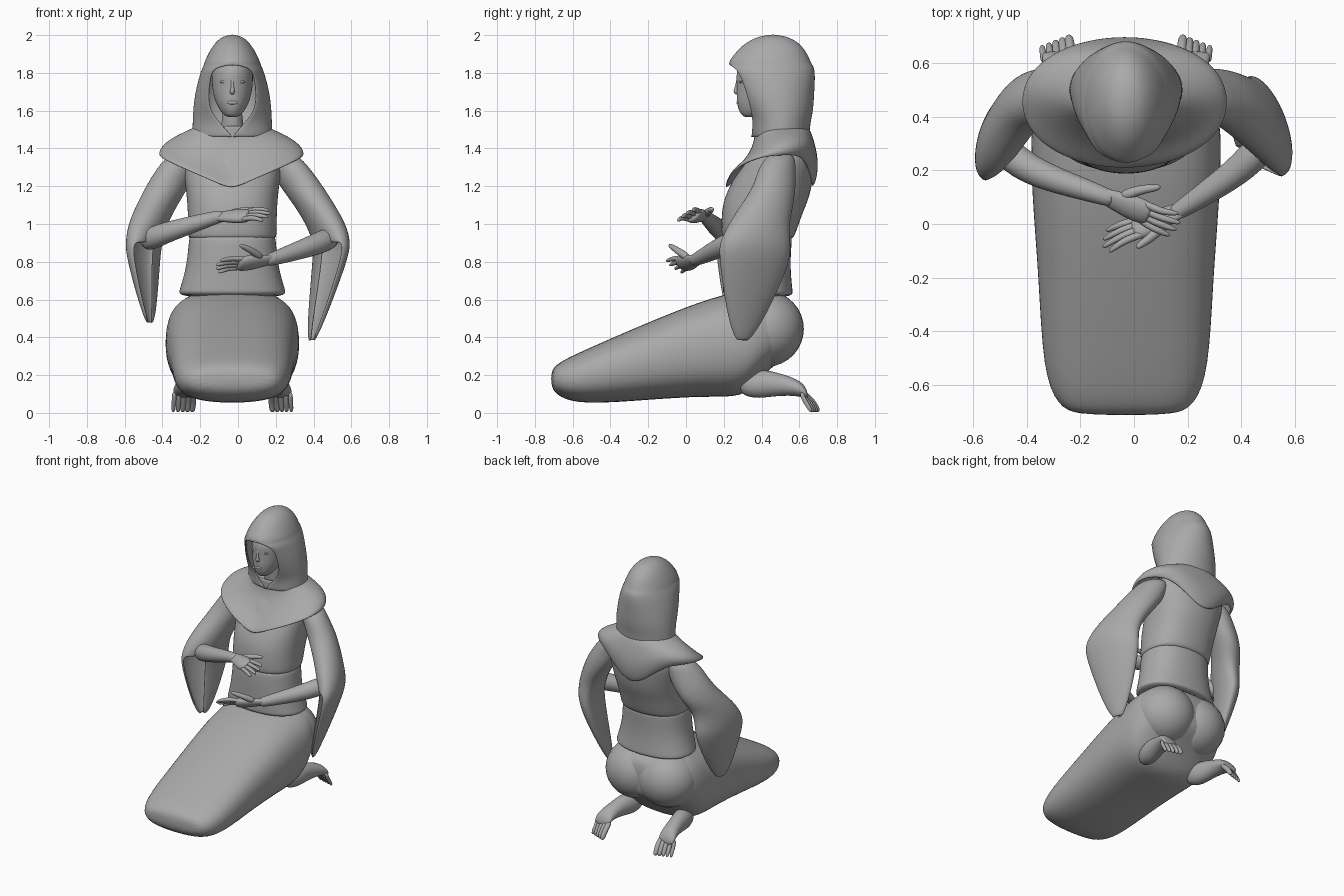
import bpy, bmesh, math
from mathutils import Vector

if "Cube" in bpy.data.objects:
    bpy.data.objects.remove(bpy.data.objects["Cube"])

MID = -.03
stone = bpy.data.materials.new("plain grey")
stone.use_nodes = True
GREY = (.4, .4, .4, 1)
stone.diffuse_color = GREY
stone.node_tree.nodes["Principled BSDF"].inputs["Base Color"].default_value = GREY


def ring(centre, across, up, count=16, power=2):
    """Superellipse section spanned by two half-axis vectors."""
    points = []
    for i in range(count):
        angle = math.tau * i / count
        c, s = math.cos(angle), math.sin(angle)
        a = math.copysign(abs(c) ** (2 / power), c)
        b = math.copysign(abs(s) ** (2 / power), s)
        points.append(Vector(centre) + (Vector(across) * a + Vector(up) * b) * 1.02)
    return points


def skin(name, rings, closed=True, caps=True, skip=None, thick=0, smooth=2):
    """Bridge the rings into one smooth surface."""
    bm = bmesh.new()
    rows = [[bm.verts.new(p) for p in r] for r in rings]
    count = len(rows[0])
    for i in range(len(rows) - 1):
        for j in range(count if closed else count - 1):
            if skip and skip(i, j):
                continue
            k = (j + 1) % count
            bm.faces.new((rows[i][j], rows[i][k], rows[i + 1][k], rows[i + 1][j]))
    if caps:
        bm.faces.new(rows[0])
        bm.faces.new(rows[-1])
    bmesh.ops.remove_doubles(bm, verts=bm.verts, dist=.0005)
    bmesh.ops.recalc_face_normals(bm, faces=bm.faces)
    mesh = bpy.data.meshes.new(name)
    bm.to_mesh(mesh)
    bm.free()
    mesh.materials.append(stone)
    mesh.shade_smooth()
    obj = bpy.data.objects.new(name, mesh)
    bpy.context.collection.objects.link(obj)
    if thick:
        shell = obj.modifiers.new("thickness", "SOLIDIFY")
        shell.thickness = thick
    if smooth:
        sub = obj.modifiers.new("smooth", "SUBSURF")
        sub.levels = sub.render_levels = smooth
    return obj


def upright(name, rows, power=2, **options):
    """Stack of level sections: height, depth centre, half width, half depth."""
    return skin(name, [ring((MID, y, z), (w, 0, 0), (0, d, 0), power=power)
                       for z, y, w, d in rows], **options)


def tube(name, points, radii, flat=None, count=8):
    """Round limb along a path; flat squashes it along a vector's direction."""
    pts = [Vector(p) for p in points]
    rings = []
    for i, p in enumerate(pts):
        way = (pts[min(i + 1, len(pts) - 1)] - pts[max(i - 1, 0)]).normalized()
        side = way.cross(flat or Vector((.1, .2, 1))).normalized()
        up = side.cross(way) * (.6 if flat else 1)
        rings.append(ring(p, side * radii[i], up * radii[i], count))
    return skin(name, rings)


def ball(name, centre, size):
    x, y, z = centre
    w, d, h = size
    rings = []
    for i in range(9):
        a = math.pi * (i + .1) / 8.2
        s = math.sin(a)
        rings.append(ring((x, y, z - h * math.cos(a)), (w * s, 0, 0), (0, d * s, 0)))
    return skin(name, rings, smooth=1)


# Skirt over the folded legs, as sections from the knees back to the hips
skirt = [(-.715, .18, .18, .04), (-.68, .175, .255, .09), (-.55, .185, .31, .142),
         (-.2, .275, .325, .205), (.1, .345, .35, .255), (.3, .365, .355, .285),
         (.38, .41, .35, .245), (.46, .45, .325, .2), (.55, .46, .26, .15),
         (.59, .46, .17, .09)]
skin("skirt", [ring((MID, y, z), (w, 0, 0), (0, 0, h), power=2.6) for y, z, w, h in skirt])
for side, word in ((-1, "right"), (1, "left")):
    ball(word + "_hip", (MID + side * .125, .425, .445), (.215, .205, .205))

# Waist band and bodice
upright("waist", [(.61, .39, .27, .17), (.64, .38, .282, .185), (.65, .38, .28, .184),
                  (.78, .37, .24, .18), (.93, .375, .23, .187), (.95, .38, .22, .18)], 2.3)
upright("bodice", [(.92, .38, .225, .175), (.925, .38, .235, .193), (1.05, .4, .235, .213),
                   (1.13, .425, .24, .225), (1.22, .455, .25, .215), (1.35, .5, .27, .185),
                   (1.44, .51, .2, .14), (1.5, .5, .1, .09)], 2.3)

# Shoulder cape: a straight-sided point in front, a narrow one behind
rows = []
for f, w, d, y in ((0, .18, .14, .5), (.12, .215, .148, .515), (.3, .28, .16, .52),
                   (.55, .345, .187, .51), (.8, .376, .213, .48), (1, .378, .235, .44)):
    level = ring((MID - .005, y, 0), (w, 0, 0), (0, d, 0), 32)
    for i, p in enumerate(level):
        angle = math.tau * i / 32
        s = math.sin(angle)
        dip = s ** 8 if s > 0 else 1 - abs(math.cos(angle))
        p.z = 1.52 + f * (1.36 - .17 * dip - 1.52)
    rows.append(level)
skin("shoulder_cape", rows, caps=False, thick=.02)

# Hood: each level leaves a gap at the front as wide as the face opening
rows = []
for z, y, d, w, gap in ((1.46, .5, .155, .215, 0), (1.53, .5, .158, .213, .06),
                        (1.6, .49, .185, .21, .125), (1.7, .47, .21, .197, .13),
                        (1.78, .455, .23, .176, .12), (1.83, .44, .24, .16, .1),
                        (1.85, .44, .225, .152, 0), (1.9, .45, .195, .13, 0),
                        (1.95, .455, .155, .1, 0), (1.99, .46, .09, .06, 0),
                        (2.005, .46, .0001, .0001, 0)):
    start = math.asin(gap / w)
    level = []
    for i in range(25):
        a = start + (math.tau - 2 * start) * i / 24
        level.append(Vector((MID + w * math.sin(a), y - d * math.cos(a), z)))
    rows.append(level)
skin("hood", rows, closed=False, caps=False, thick=.015)

# Head, neck and face
upright("head", [(1.565, .335, .025, .025), (1.58, .35, .05, .06), (1.62, .38, .078, .108),
                 (1.67, .4, .098, .133), (1.74, .42, .11, .15), (1.82, .42, .11, .158),
                 (1.88, .43, .08, .11)])
tube("neck", [(MID, .47, 1.4), (MID, .45, 1.5), (MID, .42, 1.65)], [.08, .06, .06])
tube("nose", [(MID, .285, 1.79), (MID, .272, 1.75), (MID, .258, 1.703), (MID, .28, 1.685)],
     [.008, .013, .019, .01])
ball("mouth", (MID, .279, 1.643), (.03, .012, .012))
for side, word in ((-1, "right"), (1, "left")):
    ball(word + "_eye", (MID + side * .043, .292, 1.752), (.024, .012, .008))


# Bell sleeves, open on the inner front edge below the elbow
def sleeve(name, side, length, lean):
    rings = []
    for z, x, y, w, d in ((1.38, .23, .5, .04, .04), (1.35, .25, .5, .08, .08),
                          (1.29, .28, .48, .1, .1), (1.2, .335, .47, .11, .112),
                          (1.1, .405, .43, .1, .14), (1, .465, .385, .095, .16),
                          (.9, .5, .365, .083, .19), (.8, .485, .365, .072, .187),
                          (.6, .44, .335, .05, .13), (.45, .405, .31, .03, .075),
                          (.38, .39, .3, .015, .03)):
        if z > .9:
            x += lean * min(1, (z - .9) / .4)
        else:
            z = .9 - (.9 - z) * length
            x += lean * (1 - length) * (.9 - z) * 20
        if z <= 1:
            y -= lean * .6
            d -= lean * .3 * d / .19
        rings.append(ring((side * x, y, z), (side * w, 0, 0), (-side * d * .3, d, 0)))
    skin(name, rings, caps=False, thick=.012, skip=lambda i, j: i > 5 and j in (9, 10, 11))


sleeve("right_sleeve", -1, .82, .05)
sleeve("left_sleeve", 1, 1, 0)


# Forearms and hands
def hand(word, elbow, cuff, wrist, tip, across, thumb):
    wrist, tip, across = Vector(wrist), Vector(tip), Vector(across)
    reach = tip - wrist
    normal = reach.cross(across).normalized()
    if normal.z < 0:
        normal = -normal
    tube(word + "_forearm", [elbow, cuff, wrist.lerp(Vector(cuff), .4), wrist,
                             wrist + reach * .1], [.065, .058, .045, .034, .028], count=12)
    tube(word + "_palm", [wrist - reach * .1, wrist + reach * .1, wrist + reach * .35,
                          wrist + reach * .55, wrist + reach * .6],
         [.032, .04, .054, .05, .036], normal, 12)
    for i in range(4):
        off = across * (i - 1.5)
        end = 1.02 - .06 * abs(i - 1.7)
        arch = normal * .015
        tube(f"{word}_finger_{i}", [wrist + reach * .45 + off, wrist + reach * .7 + off * 1.1 + arch,
                                    wrist + reach * end * .9 + off * 1.3 + arch * .5,
                                    wrist + reach * end + off * 1.4], [.016, .015, .012, .007])
    thumb = Vector(thumb)
    root = wrist + reach * .15 + across * .8
    tube(word + "_thumb", [root, root.lerp(thumb, .5) + across * .5, root.lerp(thumb, .85), thumb],
         [.026, .019, .015, .009])


hand("right", (-.51, .3, .9), (-.4, .2, .95), (-.1, .1, 1.04), (.17, -.01, 1.045),
     (.006, .02, .013), (.1, .14, 1.08))
hand("left", (.52, .34, .94), (.41, .21, .89), (.17, .05, .81), (-.12, -.075, .77),
     (.004, -.018, .015), (.01, -.09, .89))

# Bare feet with upturned soles
for side, word in ((-1, "right"), (1, "left")):
    rings = [ring((MID + side * x, y, z), (w, 0, 0), (0, 0, h), 12) for x, y, z, w, h in
             ((.2, .28, .15, .04, .05), (.21, .36, .15, .065, .075), (.22, .42, .155, .065, .075),
              (.235, .5, .15, .055, .06), (.25, .59, .135, .06, .045),
              (.255, .63, .11, .062, .035), (.255, .645, .09, .05, .015))]
    skin(word + "_foot", rings)
    for i in range(5):
        x = MID + side * (.208 + .025 * i)
        r = .019 - .0015 * i
        end = .7 - .009 * i
        tube(f"{word}_toe_{i}", [(x, .61, .11), (x, end - .04, .07), (x + side * .004, end - .01, .025),
                                 (x + side * .005, end, .004)], [r, r, r, r * .6])
